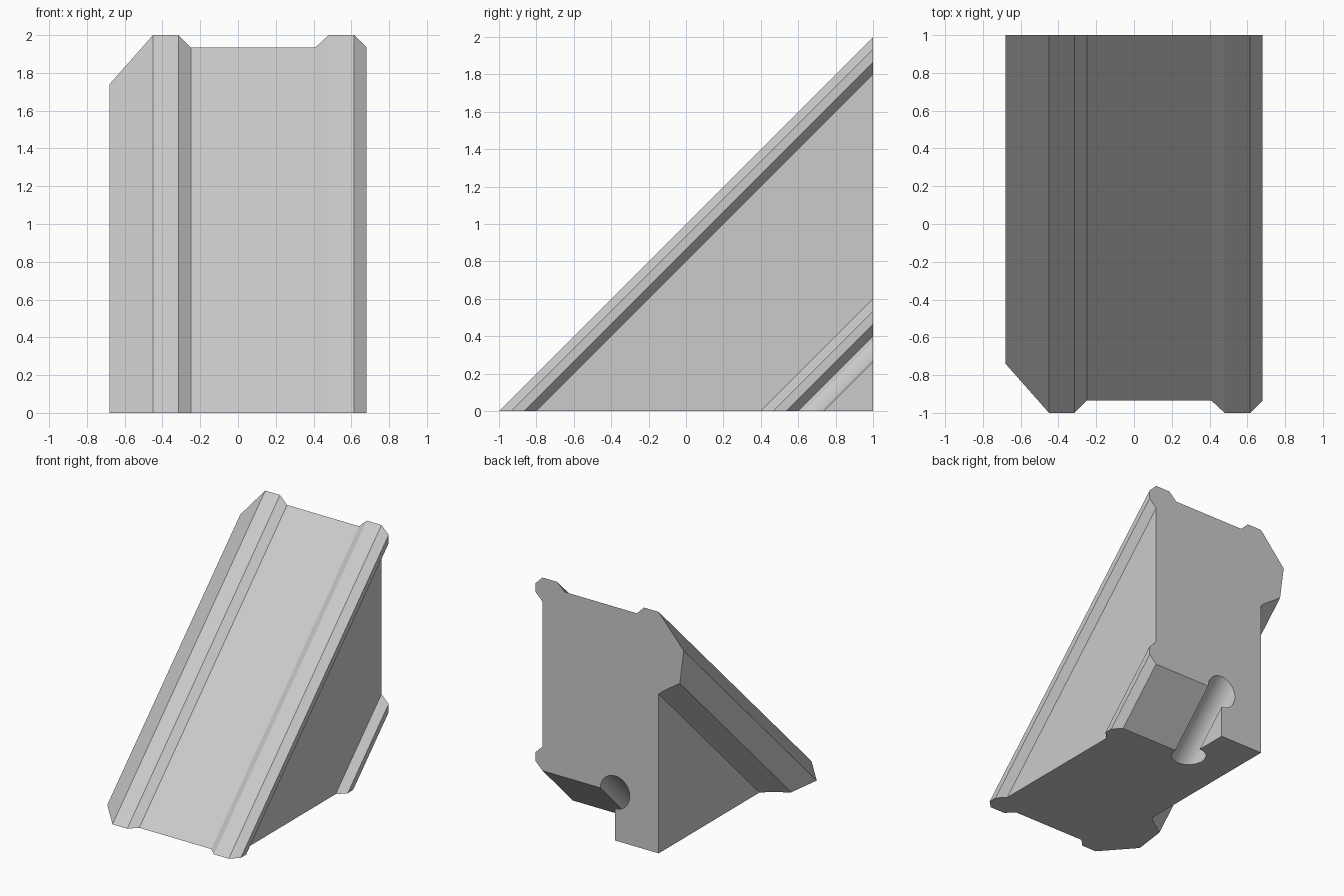
import bpy, bmesh, math

cube = bpy.data.objects.get("Cube")
if cube:
    bpy.data.objects.remove(cube, do_unlink=True)

# Single grey finish
grey = bpy.data.materials.new("light grey")
grey.use_nodes = True
colour = (0.6, 0.6, 0.6, 1)
grey.diffuse_color = colour
grey.node_tree.nodes["Principled BSDF"].inputs["Base Color"].default_value = colour

# Round groove cut into the inner corner of the notch
GROOVE_X, GROOVE_Z, GROOVE_R, STEPS = -0.05, 0.4, 0.135, 36
groove = []
for i in range(STEPS + 1):
    a = math.radians(270 * i / STEPS)
    groove.append((GROOVE_X + GROOVE_R * math.cos(a), GROOVE_Z + GROOVE_R * math.sin(a)))

# Upright section (x, z) of the rail
top_face = [(-0.68, 1.74), (-0.45, 2), (-0.315, 2), (-0.25, 1.935),
            (0.41, 1.935), (0.48, 2)]


def side_lip(z):
    """Chamfered lip along the left wall, starting at height z."""
    return [(0.615, z), (0.68, z - 0.065), (0.68, z - 0.135), (0.615, z - 0.2)]


block = [(GROOVE_X, 0), (-0.45, 0)]
hook = [(-0.45, 1.32), (-0.49, 1.355), (-0.643, 1.46)]
profile = top_face + side_lip(2) + side_lip(0.6) + groove + block + hook

# Sweep the section at 45 degrees from the upright back to the flat base
bm = bmesh.new()
back = [bm.verts.new((x, 1, z)) for x, z in profile]
base = [bm.verts.new((x, 1 - z, 0)) for x, z in profile]
bm.faces.new(back)
bm.faces.new(base[::-1])
for i in range(len(profile)):
    j = (i + 1) % len(profile)
    bm.faces.new((back[j], back[i], base[i], base[j]))
bmesh.ops.remove_doubles(bm, verts=bm.verts, dist=0.0001)
bmesh.ops.recalc_face_normals(bm, faces=bm.faces)

mesh = bpy.data.meshes.new("mitred_rail")
bm.to_mesh(mesh)
bm.free()
mesh.materials.append(grey)
rail = bpy.data.objects.new("mitred_rail", mesh)
bpy.context.collection.objects.link(rail)

# Smooth the groove, keep every other edge crisp
bpy.ops.object.select_all(action="DESELECT")
rail.select_set(True)
bpy.context.view_layer.objects.active = rail
bpy.ops.object.shade_smooth_by_angle(angle=math.radians(12))
